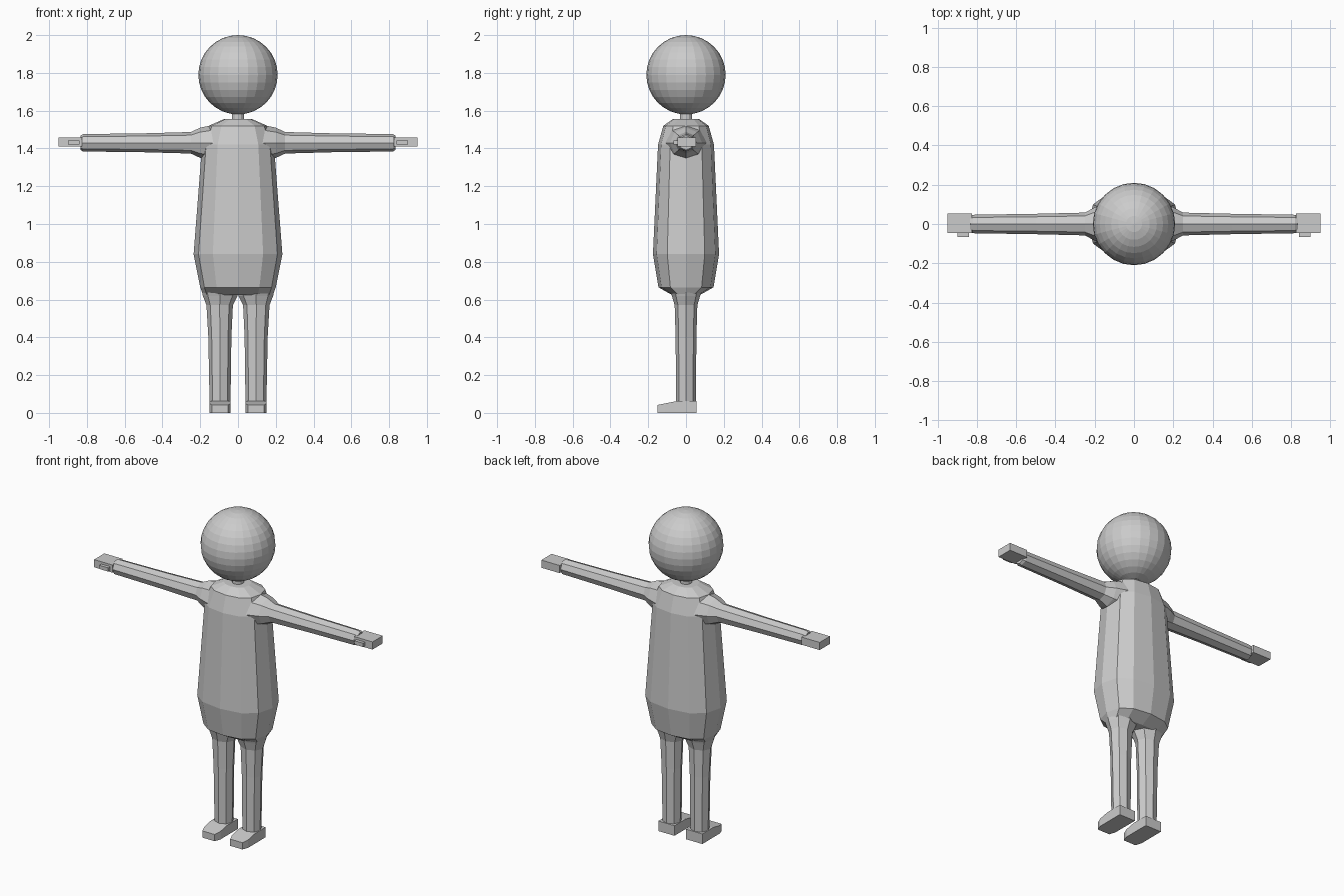
import bpy, bmesh, math
from mathutils import Vector

cube = bpy.data.objects.get("Cube")
if cube:
    bpy.data.objects.remove(cube, do_unlink=True)

grey = bpy.data.materials.new("plain grey")
grey.use_nodes = True
GREY = (0.6, 0.6, 0.6, 1)
grey.diffuse_color = GREY
grey.node_tree.nodes["Principled BSDF"].inputs["Base Color"].default_value = GREY


def finish(name, bm):
    bmesh.ops.recalc_face_normals(bm, faces=bm.faces[:])
    mesh = bpy.data.meshes.new(name)
    bm.to_mesh(mesh)
    bm.free()
    mesh.materials.append(grey)
    obj = bpy.data.objects.new(name, mesh)
    bpy.context.collection.objects.link(obj)
    return obj


def loft(name, rings, sides, u, v, power=1.0):
    """Skin oval rings given as (centre, radius along u, radius along v)."""
    bm = bmesh.new()
    u, v = Vector(u), Vector(v)
    loops = []
    for centre, ru, rv in rings:
        loop = []
        for i in range(sides):
            a = math.tau * i / sides
            c, s = math.cos(a), math.sin(a)
            c = math.copysign(abs(c) ** power, c) if abs(c) > 1e-6 else 0
            s = math.copysign(abs(s) ** power, s) if abs(s) > 1e-6 else 0
            loop.append(bm.verts.new(Vector(centre) + u * c * ru + v * s * rv))
        loops.append(loop)
    for a, b in zip(loops, loops[1:]):
        for i in range(sides):
            j = (i + 1) % sides
            bm.faces.new((a[i], a[j], b[j], b[i]))
    bm.faces.new(loops[0])
    bm.faces.new(loops[-1])
    return finish(name, bm)


def prism(name, outline, z0, z1):
    """Upright prism; each outline point is x, y."""
    bm = bmesh.new()
    base = bm.faces.new([bm.verts.new((x, y, z0)) for x, y in outline])
    top = bmesh.ops.extrude_face_region(bm, geom=[base])["geom"]
    for e in top:
        if isinstance(e, bmesh.types.BMVert):
            e.co.z = z1
    if base not in bm.faces[:]:
        bm.faces.new([v for v in bm.verts if v.co.z == z0])
    return finish(name, bm)


def box(name, x0, x1, y0, y1, z0, z1):
    return prism(name, [(x0, y0), (x1, y0), (x1, y1), (x0, y1)], z0, z1)


X, Y, Z = (1, 0, 0), (0, 1, 0), (0, 0, 1)

# Head
bm = bmesh.new()
bmesh.ops.create_uvsphere(bm, u_segments=24, v_segments=16, radius=0.21)
bmesh.ops.translate(bm, verts=bm.verts[:], vec=(0, 0, 1.79))
finish("head", bm)

# Neck
loft("neck", [((0, 0, 1.53), .033, .033), ((0, 0, 1.62), .033, .033)], 12, X, Y)

# Torso
torso = [(1.555, .075, .07), (1.52, .155, .12), (1.42, .19, .148),
         (0.84, .235, .175), (0.665, .2, .146), (0.625, .185, .075)]
loft("torso", [((0, 0, z), rx, ry) for z, rx, ry in torso], 12, X, Y, 0.82)

for side, s in (("left", 1), ("right", -1)):
    # Arm, flaring into the shoulder
    arm = [(.13, .11, .095), (.2, .085, .08), (.25, .058, .057),
           (.5, .052, .05), (.82, .047, .046), (.835, .038, .038)]
    loft(side + "_arm", [((s * x, 0, 1.43), ry, rz) for x, ry, rz in arm], 8, Y, Z)

    # Hand and thumb
    box(side + "_hand", s * .825, s * .95, -.046, .054, 1.41, 1.457)
    box(side + "_thumb", s * .84, s * .9, -.066, -.04, 1.42, 1.443)

    # Leg, flaring into the hip
    leg = [(.66, .095, .1, .09), (.62, .094, .092, .075), (.57, .097, .07, .06),
           (.4, .096, .061, .055), (.03, .095, .055, .052)]
    loft(side + "_leg", [((s * x, 0, z), rx, ry) for z, x, rx, ry in leg], 8, X, Y)

    # Foot with clipped toe corners and a sloping instep
    foot = [(-.055, .055), (-.055, -.115), (-.042, -.152),
            (.042, -.152), (.055, -.115), (.055, .055)]
    shoe = prism(side + "_foot", [(s * .095 + x, y) for x, y in foot], 0, .062)
    bm = bmesh.new()
    bm.from_mesh(shoe.data)
    bmesh.ops.bisect_plane(bm, geom=bm.verts[:] + bm.edges[:] + bm.faces[:],
                           plane_co=(0, -.05, 0), plane_no=Y)
    for v in bm.verts:
        if v.co.z > .01 and v.co.y < -.05:
            v.co.z -= (-.05 - v.co.y) * .2
    bm.to_mesh(shoe.data)
    bm.free()
